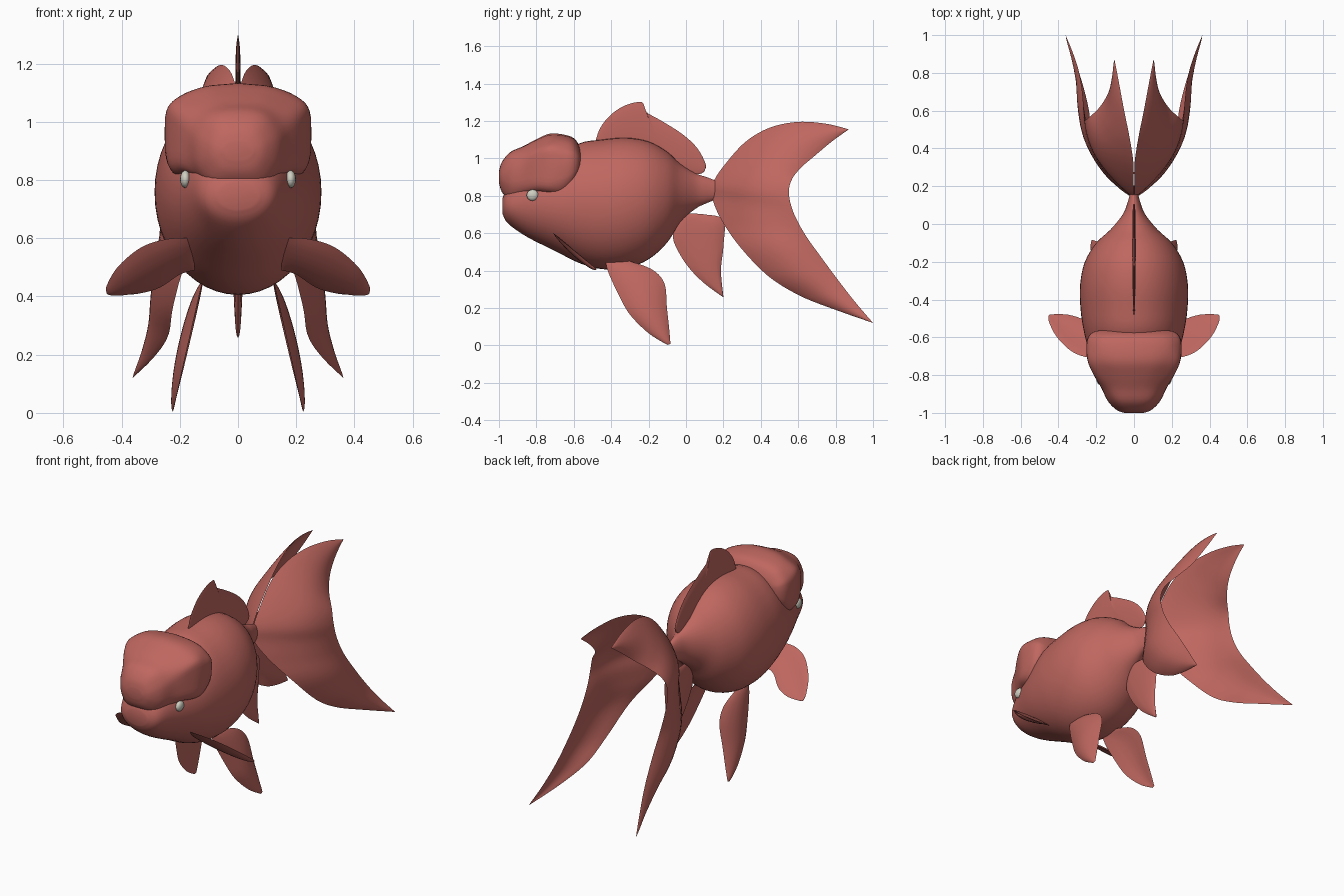
import bpy, bmesh, math
from mathutils import Vector

if "Cube" in bpy.data.objects:
    bpy.data.objects.remove(bpy.data.objects["Cube"])


def material(name, rgb):
    m = bpy.data.materials.new(name)
    m.diffuse_color = (*rgb, 1)
    m.use_nodes = True
    m.node_tree.nodes["Principled BSDF"].inputs["Base Color"].default_value = m.diffuse_color
    return m


CORAL = material("coral_red", (0.52, 0.135, 0.115))
PALE = material("pale_grey", (0.62, 0.62, 0.54))


def smooth_path(pts, n):
    """Catmull-Rom resampling of tuples of any length."""
    out, last = [], len(pts) - 1
    for k in range(n):
        f = k / (n - 1) * last
        i = min(int(f), last - 1)
        t = f - i
        p0, p1, p2, p3 = (pts[max(0, min(last, j))] for j in range(i - 1, i + 3))
        out.append([0.5 * (2 * b + (c - a) * t + (2 * a - 5 * b + 4 * c - d) * t * t
                           + (3 * b - a - 3 * c + d) * t ** 3)
                    for a, b, c, d in zip(p0, p1, p2, p3)])
    return out


def finish(name, bm, mat, mirror=False):
    bmesh.ops.remove_doubles(bm, verts=bm.verts, dist=0.0004)
    bmesh.ops.recalc_face_normals(bm, faces=bm.faces)
    me = bpy.data.meshes.new(name)
    bm.to_mesh(me)
    bm.free()
    me.materials.append(mat)
    ob = bpy.data.objects.new(name, me)
    bpy.context.collection.objects.link(ob)
    bpy.ops.object.select_all(action='DESELECT')
    bpy.context.view_layer.objects.active = ob
    ob.select_set(True)
    if mirror:
        m = ob.modifiers.new("mirror", 'MIRROR')
        m.use_mirror_merge = False
        bpy.ops.object.modifier_apply(modifier=m.name)
    bpy.ops.object.shade_smooth_by_angle(angle=math.radians(50))
    return ob


def loft(name, stations, rings, lumps=0.0, pitch=0.0, seg=48):
    """Skin of superellipse rings; stations are (y, z_bottom, z_top, half_width, power)."""
    bm, loops = bmesh.new(), []
    for y, zb, zt, w, power in smooth_path(stations, rings):
        ring = []
        for k in range(seg):
            a = 2 * math.pi * k / seg
            c, s = math.cos(a), math.sin(a)
            r = 1 + lumps * math.cos(6 * a) * math.sin(18 * y)
            x = w * r * math.copysign(abs(c) ** (2 / power), c)
            z = (zb + zt) / 2 + (zt - zb) / 2 * r * math.copysign(abs(s) ** (2 / power), s)
            z -= pitch * (x / 0.22) ** 2 * max(0, s)
            ring.append(bm.verts.new((x, y, z)))
        loops.append(ring)
    for a, b in zip(loops, loops[1:]):
        for k in range(seg):
            bm.faces.new((a[k], a[(k + 1) % seg], b[(k + 1) % seg], b[k]))
    bm.faces.new(loops[0])
    bm.faces.new(loops[-1])
    return finish(name, bm, CORAL)


def fin(name, edge_a, edge_b, bulge=(0, 0, 0), mirror=False, thickness=0.016, n=33, m=9):
    """Curved leaf stretched between two smooth edges, thin at its rim."""
    grid = []
    for i, (a, b) in enumerate(zip(smooth_path(edge_a, n), smooth_path(edge_b, n))):
        a, b = Vector(a), Vector(b)
        row = []
        for j in range(m):
            swell = math.sin(math.pi * j / (m - 1)) * math.sin(math.pi * i / (n - 1))
            p = a.lerp(b, j / (m - 1)) + Vector(bulge) * swell
            row.append((p, math.sqrt(max(0, swell)) * thickness / 2))
        grid.append(row)
    bm = bmesh.new()
    for side in (1, -1):
        rows = []
        for i in range(n):
            row = []
            for j in range(m):
                du = grid[min(i + 1, n - 1)][j][0] - grid[max(i - 1, 0)][j][0]
                dv = grid[i][min(j + 1, m - 1)][0] - grid[i][max(j - 1, 0)][0]
                p, t = grid[i][j]
                row.append(bm.verts.new(p + du.cross(dv).normalized() * t * side))
            rows.append(row)
        for r, s in zip(rows, rows[1:]):
            for j in range(m - 1):
                bm.faces.new((r[j], r[j + 1], s[j + 1], s[j]))
    return finish(name, bm, CORAL, mirror)


# Egg-shaped body with narrow tail root
loft("body", [(-0.98, 0.70, 0.79, 0.07, 2), (-0.95, 0.65, 0.85, 0.125, 2), (-0.85, 0.58, 0.94, 0.17, 2),
              (-0.7, 0.505, 1.0, 0.23, 2), (-0.57, 0.44, 1.08, 0.265, 2), (-0.45, 0.408, 1.10, 0.283, 2),
              (-0.32, 0.413, 1.11, 0.285, 2), (-0.2, 0.46, 1.09, 0.26, 2), (-0.1, 0.55, 1.035, 0.2, 2),
              (-0.03, 0.66, 0.97, 0.125, 2), (0.05, 0.73, 0.92, 0.06, 2), (0.11, 0.76, 0.90, 0.035, 2),
              (0.16, 0.78, 0.88, 0.022, 2)], 49)

# Lumpy hood over the head, squarer toward the back
loft("head_hood", [(-1.0, 0.87, 0.93, 0.05, 2.2), (-0.985, 0.82, 0.98, 0.09, 2.4), (-0.94, 0.773, 1.035, 0.135, 2.7),
                   (-0.87, 0.783, 1.065, 0.172, 3.0), (-0.8, 0.798, 1.10, 0.216, 3.5), (-0.73, 0.792, 1.13, 0.246, 4),
                   (-0.66, 0.79, 1.13, 0.25, 4), (-0.6, 0.835, 1.11, 0.24, 3.6), (-0.567, 0.91, 1.06, 0.2, 3),
                   (-0.56, 0.96, 1.02, 0.1, 2.5)], 37, lumps=0.015, pitch=0.038)

# Eyes
for side, label in ((1, "left"), (-1, "right")):
    bm = bmesh.new()
    bmesh.ops.create_uvsphere(bm, u_segments=16, v_segments=10, radius=1)
    for v in bm.verts:
        v.co = (side * 0.181 + v.co.x * 0.018, -0.82 + v.co.y * 0.032, 0.803 + v.co.z * 0.03)
    finish("eye_" + label, bm, PALE)

# Dorsal fin: crest edge and base edge
fin("dorsal_fin",
    [(0, -0.49, 1.07), (0, -0.46, 1.16), (0, -0.40, 1.235), (0, -0.32, 1.285), (0, -0.235, 1.3),
     (0, -0.215, 1.25), (0, -0.13, 1.20), (0, -0.02, 1.13), (0, 0.06, 1.055), (0, 0.105, 0.97),
     (0, 0.10, 0.935)],
    [(0, -0.48, 1.06), (0, -0.3, 1.07), (0, -0.15, 1.02), (0, -0.03, 0.94), (0, 0.06, 0.915),
     (0, 0.10, 0.93)], thickness=0.019, n=41)

# Anal fin
fin("anal_fin",
    [(0, -0.04, 0.68), (0, -0.07, 0.585), (0, -0.04, 0.50), (0, 0.02, 0.41), (0, 0.1, 0.33), (0, 0.2, 0.257)],
    [(0, 0.0, 0.705), (0, 0.1, 0.70), (0, 0.2, 0.67), (0, 0.20, 0.53), (0, 0.187, 0.40), (0, 0.2, 0.26)],
    thickness=0.034)


# Pelvic fins splay outward toward the tip
def pelvic(y, z):
    return (0.118 + 0.107 * max(0, 1 - z / 0.45) - 0.02 * (y + 0.2) * min(1, z / 0.15), y, z)


fin("pelvic_fins",
    [pelvic(*p) for p in ((-0.43, 0.45), (-0.415, 0.39), (-0.36, 0.27), (-0.3, 0.165), (-0.2, 0.065), (-0.1, 0.003))],
    [pelvic(*p) for p in ((-0.3, 0.45), (-0.18, 0.405), (-0.115, 0.33), (-0.102, 0.2), (-0.09, 0.09), (-0.083, 0.008))],
    bulge=(0.025, 0, 0), mirror=True, thickness=0.02)


# Pectoral fins lie on one sloping plane
def pectoral(x, z):
    return (x, -0.71 + (0.6 - z) * 1.2, z)


fin("pectoral_fins",
    [pectoral(*p) for p in ((0.15, 0.6), (0.24, 0.598), (0.33, 0.57), (0.41, 0.505), (0.45, 0.44), (0.452, 0.412))],
    [pectoral(*p) for p in ((0.15, 0.49), (0.20, 0.475), (0.27, 0.43), (0.34, 0.41), (0.40, 0.406), (0.447, 0.408))],
    bulge=(0, -0.008, -0.01), mirror=True, thickness=0.022)

# Paired tail fins: leading edge wraps the root, trailing edge is notched
fin("tail_fins",
    [(0.103, 0.87, 1.155), (0.08, 0.75, 1.185), (0.052, 0.6, 1.195), (0.022, 0.45, 1.165), (0.003, 0.32, 1.09),
     (0.002, 0.21, 0.97), (0.002, 0.145, 0.87), (0.008, 0.14, 0.79), (0.08, 0.19, 0.67), (0.175, 0.29, 0.525),
     (0.222, 0.44, 0.37), (0.24, 0.61, 0.265), (0.29, 0.8, 0.19), (0.362, 1.0, 0.12)],
    [(0.103, 0.87, 1.155), (0.113, 0.78, 1.09), (0.138, 0.69, 1.015), (0.185, 0.615, 0.95), (0.238, 0.565, 0.885),
     (0.26, 0.55, 0.81), (0.265, 0.575, 0.71), (0.268, 0.635, 0.595), (0.276, 0.72, 0.475), (0.295, 0.82, 0.34),
     (0.325, 0.91, 0.225), (0.362, 1.0, 0.12)],
    bulge=(0.055, 0, 0), mirror=True, n=57, m=13)
